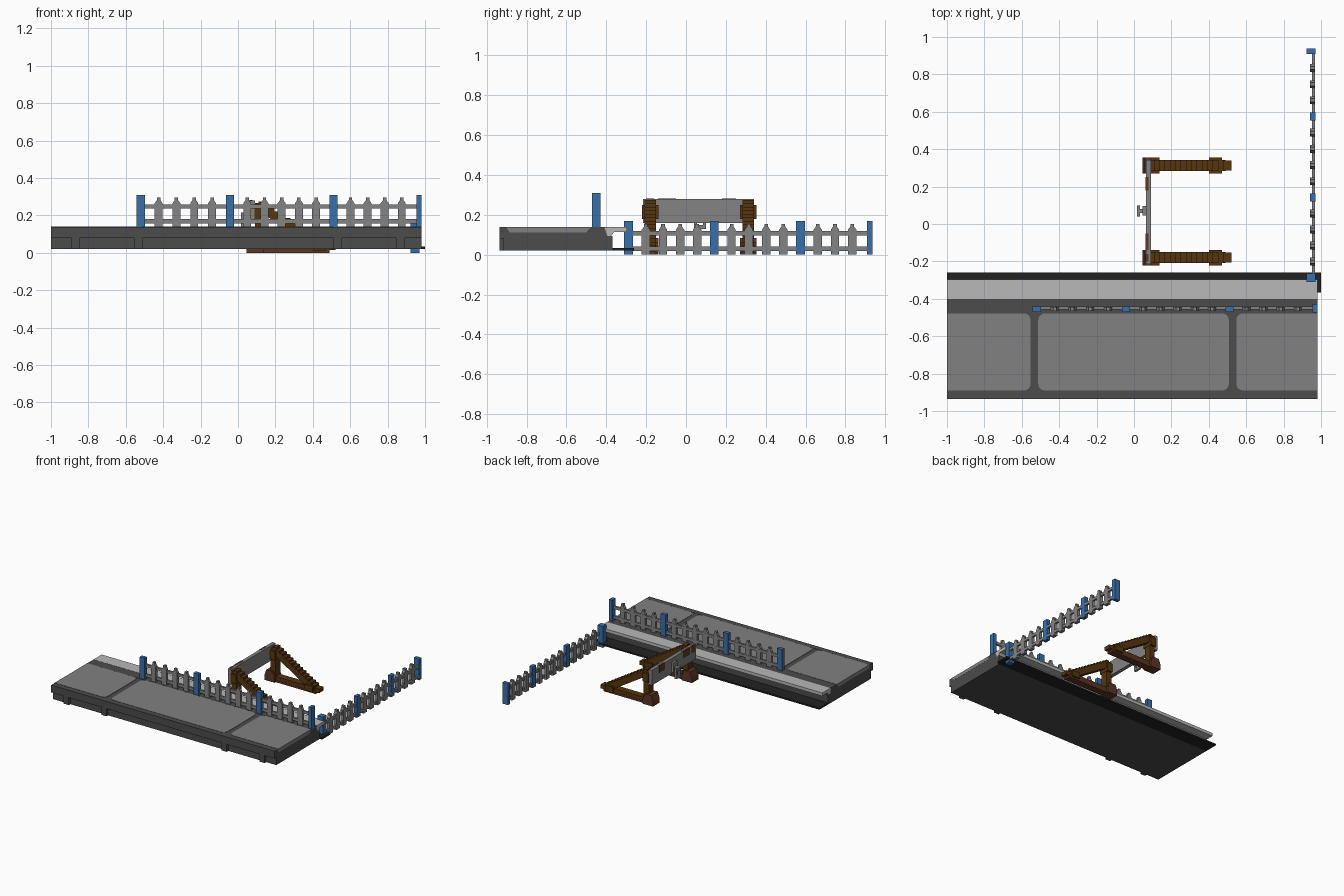
import bpy, bmesh, math

cube = bpy.data.objects.get("Cube")
if cube:
    bpy.data.objects.remove(cube, do_unlink=True)


def material(name, rgb):
    m = bpy.data.materials.new(name)
    m.use_nodes = True
    m.diffuse_color = (*rgb, 1)
    bsdf = m.node_tree.nodes["Principled BSDF"]
    bsdf.inputs["Base Color"].default_value = (*rgb, 1)
    bsdf.inputs["Roughness"].default_value = 0.9
    return m


TARMAC = material("tarmac_grey", (0.22, 0.22, 0.22))
FENCE = material("fence_grey", (0.23, 0.23, 0.23))
STONE = material("pale_stone", (0.48, 0.48, 0.48))
DARK = material("dark_concrete", (0.072, 0.072, 0.072))
BLACK = material("black_base", (0.016, 0.016, 0.016))
BLUE = material("post_blue", (0.042, 0.16, 0.40))
BROWN = material("timber_brown", (0.095, 0.036, 0.005))
RUST = material("rust_brown", (0.11, 0.036, 0.02))


def rect(a0, a1, b0, b1):
    return [(a0, b0), (a1, b0), (a1, b1), (a0, b1)]


def build(name, prisms, mat):
    """Each prism is (profile, axis, start, end); profile uses the other two axes."""
    bm = bmesh.new()
    for pts, axis, lo, hi in prisms:
        place = {"x": lambda p, d: (d, p[0], p[1]),
                 "y": lambda p, d: (p[0], d, p[1]),
                 "z": lambda p, d: (p[0], p[1], d)}[axis]
        a = [bm.verts.new(place(p, lo)) for p in pts]
        b = [bm.verts.new(place(p, hi)) for p in pts]
        bm.faces.new(a)
        bm.faces.new(b[::-1])
        n = len(pts)
        for i in range(n):
            bm.faces.new((a[i], b[i], b[(i + 1) % n], a[(i + 1) % n]))
    bmesh.ops.recalc_face_normals(bm, faces=bm.faces)
    me = bpy.data.meshes.new(name)
    bm.to_mesh(me)
    bm.free()
    me.materials.append(mat)
    ob = bpy.data.objects.new(name, me)
    bpy.context.collection.objects.link(ob)
    return ob


def box(name, x0, x1, y0, y1, z0, z1, mat):
    return build(name, [(rect(x0, x1, y0, y1), "z", z0, z1)], mat)


# Platform body with a recessed lower front
X0, X1 = -1.0, 0.98
body = [(-0.915, 0.02), (-0.915, 0.08), (-0.935, 0.08), (-0.935, 0.137),
        (-0.41, 0.137), (-0.395, 0.095), (-0.37, 0.095), (-0.37, 0.02)]
build("platform_body", [(body, "x", X0, X1)], DARK)
build("platform_buttresses",
      [(rect(x, x + 0.045, -0.935, -0.91), "z", 0.02, 0.08)
       for x in (-0.89, -0.555, 0.51, 0.845)], DARK)

# Overhanging edge stones and track side base strip
edge = [(-0.40, 0.137), (-0.40, 0.14), (-0.297, 0.14), (-0.297, 0.115),
        (-0.36, 0.115), (-0.375, 0.095), (-0.395, 0.095), (-0.41, 0.137)]
build("platform_edge", [(edge, "x", X0, X1)], STONE)
box("base_strip", X0, X1, -0.37, -0.26, 0.02, 0.033, BLACK)
box("base_strip_end", X1, 1.0, -0.365, -0.26, 0.02, 0.033, BLACK)


# Tarmac panels, rounded only at the dividing joints
def panel(x0, x1, y0, y1, round_left, round_right, r=0.035):
    pts = []
    for cx, cy, start, on in ((x0, y0, 180, round_left), (x1, y0, 270, round_right),
                              (x1, y1, 0, round_right), (x0, y1, 90, round_left)):
        if not on:
            pts.append((cx, cy))
            continue
        ox = cx + r if cx == x0 else cx - r
        oy = cy + r if cy == y0 else cy - r
        for k in range(5):
            t = math.radians(start + k * 22.5)
            pts.append((ox + r * math.cos(t), oy + r * math.sin(t)))
    return (pts, "z", 0.136, 0.14)


build("tarmac_panels", [panel(X0, -0.553, -0.89, -0.478, False, True),
                        panel(-0.512, 0.507, -0.89, -0.478, True, True),
                        panel(0.547, X1, -0.89, -0.478, True, False)], TARMAC)
box("platform_border_front", X0, X1, -0.935, -0.892, 0.136, 0.139, DARK)
box("platform_border_back", X0, X1, -0.476, -0.40, 0.136, 0.139, DARK)
trough = [(-0.905, 0.14), (-0.885, 0.112), (-0.50, 0.112), (-0.476, 0.14)]
build("tarmac_ends", [(trough, "x", X0 - 0.001, X0 + 0.002),
                      (trough, "x", X1 - 0.002, X1 + 0.001)], TARMAC)


# Picket fences
def fence(name, axis, across, base, posts, counts):
    """Runs along x or y; across is the (back, front) position of the pickets."""
    picket_axis = "y" if axis == "x" else "x"
    c0, c1 = across
    pickets = []
    for a, b, n in zip(posts, posts[1:], counts):
        for i in range(1, n + 1):
            u = a + (b - a) * i / (n + 1)
            shape = [(-0.021, 0), (0.021, 0), (0.021, 0.125), (0.009, 0.142),
                     (0.009, 0.155), (-0.009, 0.155), (-0.009, 0.142), (-0.021, 0.125)]
            pickets.append(([(u + p, base + q) for p, q in shape], picket_axis, c0, c1))
    build(name + "_pickets", pickets, FENCE)
    mid = (c0 + c1) / 2
    rails = [(rect(posts[0], posts[-1], base + z, base + z + 0.022),
              picket_axis, mid - 0.004, mid + 0.012) for z in (0.018, 0.096)]
    build(name + "_rails", rails, FENCE)


front_posts = [-0.52, -0.043, 0.51, 0.967]
fence("platform_fence", "x", (-0.465, -0.443), 0.14, front_posts, (4, 5, 4))
build("platform_fence_posts",
      [(rect(x - 0.022, x + 0.022, -0.47, -0.44), "z", 0.139, 0.31)
       for x in front_posts[:3]]
      + [(rect(0.954, 0.982, -0.472, -0.428), "z", 0.139, 0.31)], BLUE)

side_posts = [-0.287, 0.142, 0.575, 0.92]
fence("side_fence", "y", (0.942, 0.968), 0.0, side_posts, (4, 4, 3))
build("side_fence_posts",
      [(rect(0.942, 0.97, y - 0.022, y + 0.022), "z", 0, 0.17) for y in side_posts[1:3]]
      + [(rect(0.922, 0.97, -0.31, -0.265), "z", 0, 0.17),
         (rect(0.922, 0.97, 0.908, 0.937), "z", 0, 0.17)], BLUE)

# Stepped sloping brace profile for the buffer stop
STEPS = 13
brace = []
for i in range(STEPS):
    xa = 0.11 + 0.37 * i / STEPS
    xb = 0.11 + 0.37 * (i + 1) / STEPS
    z = 0.275 - 0.23 * i / STEPS
    brace += [(xa, z), (xb, z)]
brace += [(0.48, 0.03), (0.42, 0.03), (0.11, 0.222)]

# Two timber side frames
for side, yc in (("left", -0.18), ("right", 0.313)):
    lo, hi = yc - 0.029, yc + 0.029
    build("buffer_brace_" + side, [(brace, "y", lo, hi)], BROWN)
    box("buffer_upright_" + side, 0.09, 0.135, lo, hi, 0, 0.265, BROWN)
    box("buffer_sill_" + side, 0.06, 0.52, lo + 0.002, hi - 0.002, 0.015, 0.045, BROWN)
    box("buffer_sill_base_" + side, 0.06, 0.49, lo, hi, 0, 0.016, RUST)
    box("buffer_toe_block_" + side, 0.40, 0.47, yc - 0.042, yc + 0.042, 0.012, 0.06, BROWN)
    foot = [(0.045, 0), (0.135, 0), (0.135, 0.04), (0.115, 0.085), (0.06, 0.085), (0.045, 0.04)]
    build("buffer_foot_" + side, [(foot, "y", yc - 0.042, yc + 0.042)], RUST)
    box("buffer_cap_" + side, 0.088, 0.137, yc - 0.042, yc + 0.042, 0.18, 0.25, BROWN)

# Cross beam with rust patches and a hanging coupling hook
box("buffer_beam", 0.063, 0.092, -0.215, 0.342, 0.16, 0.28, FENCE)
build("beam_rust", [(rect(0.0615, 0.078, y0, y1), "z", 0.225, 0.2815)
                    for y0, y1 in ((0.18, 0.25), (-0.14, -0.05), (-0.20, -0.16))], RUST)
box("coupling_plate", 0.045, 0.064, 0.045, 0.095, 0.17, 0.25, FENCE)
box("coupling_shank", 0.015, 0.05, 0.06, 0.08, 0.185, 0.215, FENCE)
build("coupling_link", [(rect(0.04, 0.10, 0.13, 0.148), "x", 0.015, 0.033),
                        (rect(0.04, 0.054, 0.148, 0.215), "x", 0.015, 0.033),
                        (rect(0.086, 0.10, 0.148, 0.215), "x", 0.015, 0.033),
                        (rect(0.04, 0.10, 0.20, 0.215), "x", 0.015, 0.033)], FENCE)
